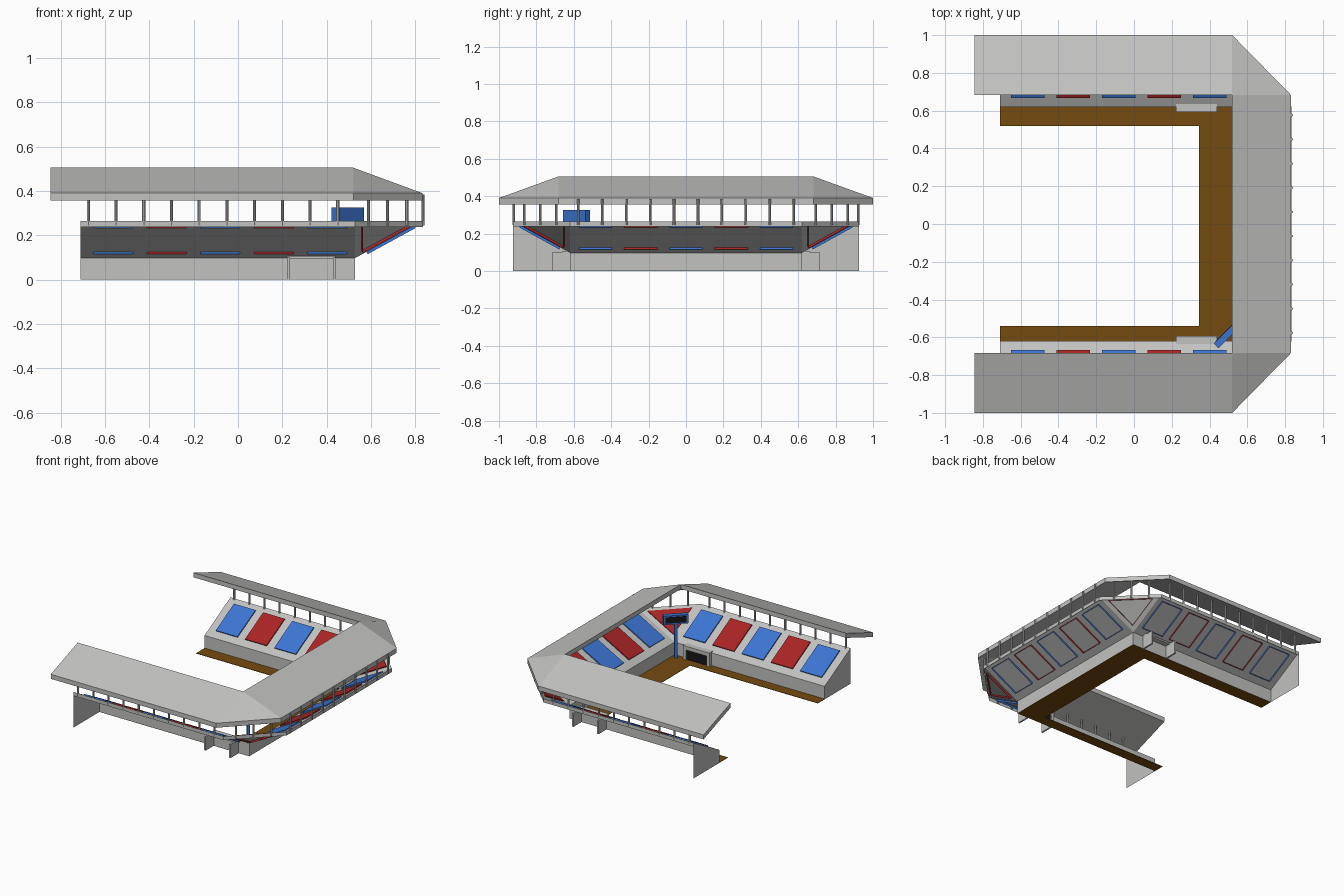
import bpy, bmesh, math
from mathutils import Vector, Matrix

if "Cube" in bpy.data.objects:
    bpy.data.objects.remove(bpy.data.objects["Cube"])


def material(name, rgb):
    m = bpy.data.materials.new(name)
    m.diffuse_color = (*rgb, 1)
    m.use_nodes = True
    m.node_tree.nodes["Principled BSDF"].inputs["Base Color"].default_value = m.diffuse_color
    return m


GREY = material("concrete grey", (0.54, 0.54, 0.53))
BLUE = material("seat blue", (0.044, 0.178, 0.65))
RED = material("seat red", (0.40, 0.018, 0.018))
BROWN = material("track brown", (0.178, 0.069, 0.005))
BLACK = material("display black", (0.008, 0.008, 0.008))


def finish(name, bm, mat):
    me = bpy.data.meshes.new(name)
    bm.to_mesh(me)
    bm.free()
    me.materials.append(mat)
    ob = bpy.data.objects.new(name, me)
    bpy.context.collection.objects.link(ob)
    return ob


def sheet(name, polys, mat):
    bm = bmesh.new()
    for p in polys:
        bm.faces.new([bm.verts.new(v) for v in p])
    bmesh.ops.remove_doubles(bm, verts=bm.verts, dist=1e-4)
    bmesh.ops.recalc_face_normals(bm, faces=bm.faces)
    return finish(name, bm, mat)


def thick(name, polys, drop, mat):
    """Sheet given a vertical thickness downwards."""
    bm = bmesh.new()
    for p in polys:
        bm.faces.new([bm.verts.new(v) for v in p])
    bmesh.ops.remove_doubles(bm, verts=bm.verts, dist=1e-4)
    ext = bmesh.ops.extrude_face_region(bm, geom=bm.faces[:], use_keep_orig=True)
    vs = [g for g in ext["geom"] if isinstance(g, bmesh.types.BMVert)]
    bmesh.ops.translate(bm, verts=vs, vec=(0, 0, -drop))
    bmesh.ops.recalc_face_normals(bm, faces=bm.faces)
    return finish(name, bm, mat)


def box(name, lo, hi, mat, rot=0.0, centre=None):
    bm = bmesh.new()
    bmesh.ops.create_cube(bm, size=1)
    lo, hi = Vector(lo), Vector(hi)
    bmesh.ops.scale(bm, verts=bm.verts, vec=hi - lo)
    bmesh.ops.translate(bm, verts=bm.verts, vec=(lo + hi) / 2)
    if centre:
        bmesh.ops.rotate(bm, verts=bm.verts, cent=(0, 0, 0), matrix=Matrix.Rotation(rot, 3, 'Z'))
        bmesh.ops.translate(bm, verts=bm.verts, vec=centre)
    return finish(name, bm, mat)


def panel(name, pts, mat):
    """Seat block: raised plate whose open rim passes through the stand."""
    pts = [Vector(p) for p in pts]
    n = (pts[1] - pts[0]).cross(pts[2] - pts[0]).normalized()
    if n.z < 0:
        n = -n
    top = [p + n * 0.008 for p in pts]
    low = [p - n * 0.012 for p in pts]
    k = len(pts)
    sides = [[top[i], top[(i + 1) % k], low[(i + 1) % k], low[i]] for i in range(k)]
    bm = bmesh.new()
    for f in [top] + sides:
        bm.faces.new([bm.verts.new(v) for v in f])
    bmesh.ops.remove_doubles(bm, verts=bm.verts, dist=1e-4)
    bmesh.ops.recalc_face_normals(bm, faces=bm.faces)
    if next(f for f in bm.faces if abs(f.normal.dot(n)) > 0.9).normal.dot(n) < 0:
        bmesh.ops.reverse_faces(bm, faces=bm.faces)
    return finish(name, bm, mat)


# Main dimensions
X0, XI, XO = -0.71, 0.527, 0.835      # open end, inner wall, outer edge in x
YI, YO = 0.62, 0.925                  # inner wall, outer edge in y
ZW, ZB, ZT = 0.097, 0.237, 0.265      # wall top, fascia bottom, fascia top

# Stand shell: inner wall, slope and fascia along the U-shaped plan
inner = [(X0, YI), (XI, YI), (XI, YI), (XI, -YI), (XI, -YI), (X0, -YI)]
outer = [(X0, YO), (XI, YO), (XO, YI), (XO, -YI), (XI, -YO), (X0, -YO)]
polys = []
for i in range(5):
    a, b, c, d = inner[i], inner[i + 1], outer[i + 1], outer[i]
    if a == b:
        polys.append([(*a, ZW), (*c, ZT), (*d, ZT)])
    else:
        polys.append([(*a, ZW), (*b, ZW), (*c, ZT), (*d, ZT)])
        polys.append([(*a, 0), (*b, 0), (*b, ZW), (*a, ZW)])
    polys.append([(*d, ZB), (*c, ZB), (*c, ZT), (*d, ZT)])
for s in (1, -1):
    polys.append([(X0, s * YI, 0), (X0, s * YI, ZW), (X0, s * YO, ZT),
                  (X0, s * YO, ZB), (X0, s * YO, 0)])
sheet("stand_shell", polys, GREY)


# Seat blocks on the slopes
def slope_z(t):
    return ZW + (ZT - ZW) * t


T0, T1, HW = 0.17, 0.87, 0.089
for i in range(5):
    mat = RED if i % 2 else BLUE
    cx, cy = -0.562 + 0.241 * i, -0.484 + 0.242 * i
    quad = [(-HW, T0), (HW, T0), (HW, T1), (-HW, T1)]
    for s in (1, -1):
        panel("side_seat_block", [(cx + u, s * (YI + (YO - YI) * t), slope_z(t)) for u, t in quad], mat)
    panel("end_seat_block", [(XI + (XO - XI) * t, cy + u, slope_z(t)) for u, t in quad], mat)

# Triangular corner seat blocks
for s in (1, -1):
    tri = [Vector((XI, s * YI, ZW)), Vector((XI, s * YO, ZT)), Vector((XO, s * YI, ZT))]
    mid = (tri[0] + tri[1] + tri[2]) / 3
    panel("corner_seat_block", [mid + (p - mid) * 0.7 for p in tri], RED)

# Roof: high at the inner edge, low outside
ri = [(-0.845, 0.682), (0.52, 0.682), (0.52, 0.682), (0.52, -0.682), (0.52, -0.682), (-0.845, -0.682)]
ro = [(-0.845, 1), (0.52, 1), (0.832, 0.682), (0.832, -0.682), (0.52, -1), (-0.845, -1)]
roof = []
for i in range(5):
    f = [(*ri[i], 0.505)]
    if ri[i] != ri[i + 1]:
        f.append((*ri[i + 1], 0.505))
    roof.append(f + [(*ro[i + 1], 0.39), (*ro[i], 0.39)])
thick("roof", roof, 0.034, GREY)

# Roof posts along the outer edge
spots = [(XO, -0.576 + 0.128 * i, 0.385) for i in range(10)]
for s in (1, -1):
    spots += [(-0.675 + 0.125 * i, s * 0.92, 0.39) for i in range(10)]
    spots += [(XI + (XO - XI) * t, s * (YO + (YI - YO) * t), 0.39) for t in (0.2, 0.48, 0.76)]
for x, y, z in spots:
    bm = bmesh.new()
    bmesh.ops.create_cone(bm, cap_ends=True, segments=8, radius1=0.007, radius2=0.007, depth=z - 0.245)
    bmesh.ops.translate(bm, verts=bm.verts, vec=(x, y, (z + 0.245) / 2))
    finish("roof_post", bm, GREY)

# Running track, a thin U on the ground
track = [[(X0, 0.52, 0.003), (0.345, 0.52, 0.003), (0.345, YI, 0.003), (X0, YI, 0.003)],
         [(0.345, 0.52, 0.003), (XI, 0.52, 0.003), (XI, YI, 0.003), (0.345, YI, 0.003)],
         [(0.345, -0.54, 0.003), (XI, -0.54, 0.003), (XI, 0.52, 0.003), (0.345, 0.52, 0.003)],
         [(0.345, -YI, 0.003), (XI, -YI, 0.003), (XI, -0.54, 0.003), (0.345, -0.54, 0.003)],
         [(X0, -YI, 0.003), (0.345, -YI, 0.003), (0.345, -0.54, 0.003), (X0, -0.54, 0.003)]]
thick("track", track, 0.003, BROWN)

# Dugouts: two side walls, a roof and a dark opening
for s in (1, -1):
    def ybox(name, x0, x1, ya, yb, z0, z1, mat):
        box(name, (x0, min(s * ya, s * yb), z0), (x1, max(s * ya, s * yb), z1), mat)
    for x in (0.222, 0.428):
        ybox("dugout_side", x, x + 0.012, 0.592, 0.715, 0, 0.1, GREY)
    ybox("dugout_roof", 0.222, 0.44, 0.592, 0.66, 0.094, 0.106, GREY)
    ybox("dugout_lintel", 0.234, 0.428, 0.592, 0.6, 0.078, 0.094, GREY)
    for x in (0.234, 0.416):
        ybox("dugout_jamb", x, x + 0.012, 0.592, 0.6, 0.003, 0.078, GREY)
    ybox("dugout_opening", 0.234, 0.428, 0.602, 0.608, 0.003, 0.094, BLACK)

# Scoreboard in the corner, turned towards the field
C, R = (0.495, -0.585, 0), math.radians(45)
box("scoreboard", (-0.086, -0.017, 0.26), (0.086, 0.017, 0.325), BLUE, R, C)
box("scoreboard_display", (-0.072, 0.017, 0.27), (0.072, 0.02, 0.315), BLACK, R, C)
box("scoreboard_pole", (-0.01, -0.008, 0), (0.01, 0.008, 0.26), BLUE, R, C)
